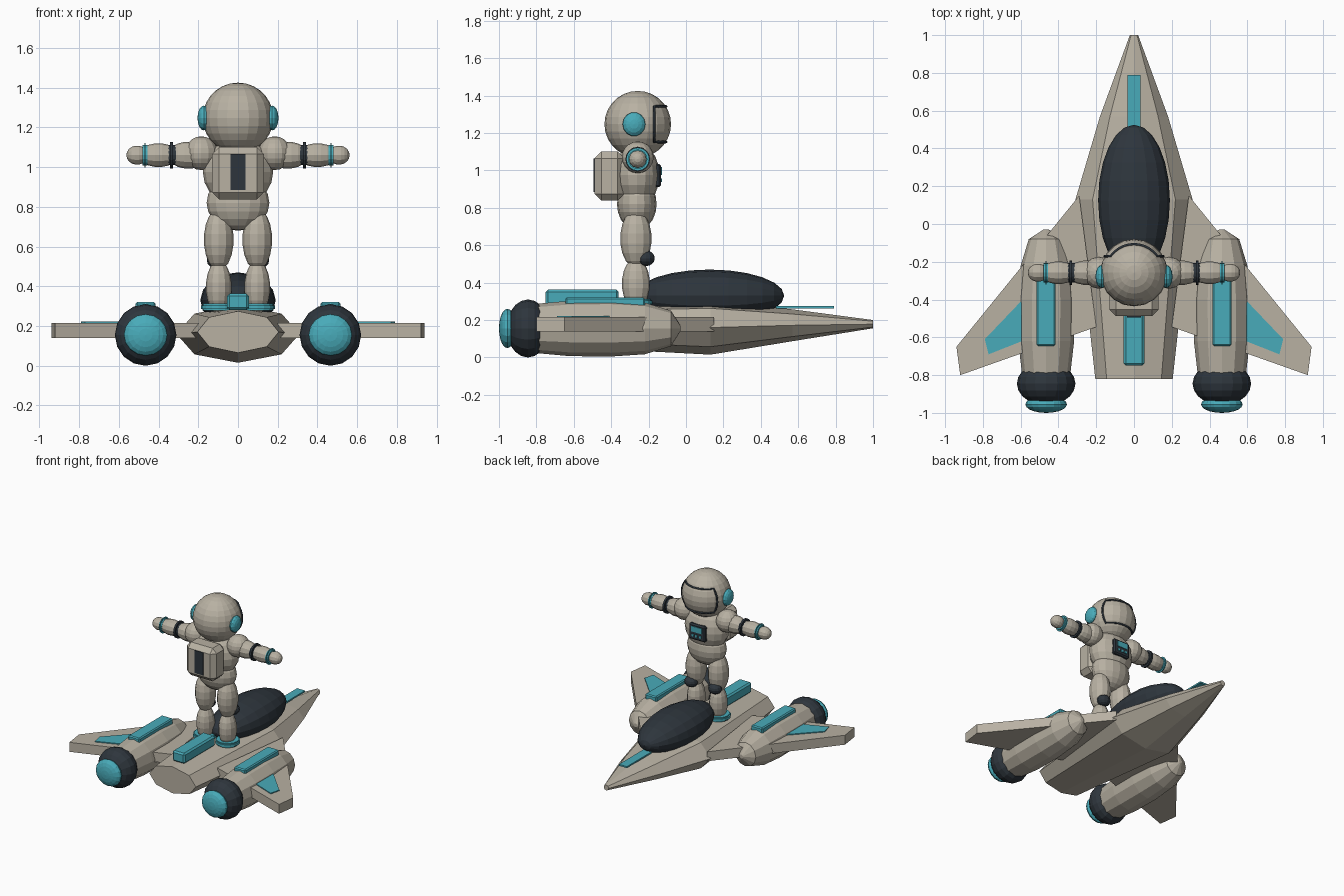
import bpy, bmesh, math
from mathutils import Matrix, Vector

if "Cube" in bpy.data.objects:
    bpy.data.objects.remove(bpy.data.objects["Cube"])


def material(name, col):
    m = bpy.data.materials.new(name)
    m.diffuse_color = (*col, 1)
    m.use_nodes = True
    m.node_tree.nodes["Principled BSDF"].inputs["Base Color"].default_value = m.diffuse_color
    return m


SHELL = material("warm_grey", (0.48, 0.44, 0.365))
TEAL = material("teal", (0.066, 0.41, 0.49))
DARK = material("charcoal", (0.027, 0.036, 0.046))
CY = -0.258  # rider's y position


def finish(name, bm, mat):
    bmesh.ops.recalc_face_normals(bm, faces=bm.faces)
    me = bpy.data.meshes.new(name)
    bm.to_mesh(me)
    bm.free()
    me.materials.append(mat)
    ob = bpy.data.objects.new(name, me)
    bpy.context.collection.objects.link(ob)
    return ob


def ball(name, c, r, mat, seg=14, rings=9, axis='Z'):
    bm = bmesh.new()
    bmesh.ops.create_uvsphere(bm, u_segments=seg, v_segments=rings, radius=1)
    if axis != 'Z':
        rot = Matrix.Rotation(math.pi / 2, 4, 'X' if axis == 'Y' else 'Y')
        bm.transform(rot)
    bm.transform(Matrix.Translation(c) @ Matrix.Diagonal((*r, 1)))
    return finish(name, bm, mat)


def box(name, lo, hi, mat, bevel=0):
    bm = bmesh.new()
    bmesh.ops.create_cube(bm, size=1)
    lo, hi = Vector(lo), Vector(hi)
    bm.transform(Matrix.Translation((lo + hi) / 2) @ Matrix.Diagonal((*(hi - lo), 1)))
    if bevel:
        bmesh.ops.bevel(bm, geom=bm.edges[:], offset=bevel, segments=1, affect='EDGES')
    return finish(name, bm, mat)


def loft(name, sections, n, mat, x=0):
    """Sections along y: (y, centre z, half width, half height)."""
    bm = bmesh.new()
    rows = []
    for y, z, w, h in sections:
        rows.append([bm.verts.new((x + w * math.cos(2 * math.pi * i / n), y,
                                   z + h * math.sin(2 * math.pi * i / n))) for i in range(n)])
    for a, b in zip(rows, rows[1:]):
        for i in range(n):
            j = (i + 1) % n
            bm.faces.new((a[i], a[j], b[j], b[i]))
    bm.faces.new(rows[0])
    bm.faces.new(rows[-1])
    return finish(name, bm, mat)


def slab(name, pts, z0, z1, mat):
    bm = bmesh.new()
    f = bm.faces.new([bm.verts.new((x, y, z0)) for x, y in pts])
    ext = bmesh.ops.extrude_face_region(bm, geom=[f])
    bmesh.ops.translate(bm, vec=(0, 0, z1 - z0),
                        verts=[v for v in ext['geom'] if isinstance(v, bmesh.types.BMVert)])
    return finish(name, bm, mat)


def disc(name, c, r, depth, mat, axis='Z', bevel=0):
    bm = bmesh.new()
    bmesh.ops.create_cone(bm, cap_ends=True, segments=16, radius1=r, radius2=r, depth=depth)
    if bevel:
        rim = [e for e in bm.edges if abs(e.verts[0].co.z - e.verts[1].co.z) < 1e-4]
        bmesh.ops.bevel(bm, geom=rim, offset=bevel, segments=2, affect='EDGES')
    if axis == 'X':
        bm.transform(Matrix.Rotation(math.pi / 2, 4, 'Y'))
    bm.transform(Matrix.Translation(c))
    return finish(name, bm, mat)


# --- Ship: hull, canopy and centre strips ---
loft("hull", [(-0.82, 0.17, 0.205, 0.105), (0.13, 0.16, 0.31, 0.145),
              (0.57, 0.172, 0.18, 0.085), (1.0, 0.178, 0.022, 0.022)], 8, SHELL)
ball("canopy", (0, 0.125, 0.33), (0.19, 0.40, 0.14), DARK, 16, 12, 'Y')
box("tail_fin_strip", (-0.055, -0.75, 0.28), (0.055, -0.36, 0.363), TEAL, 0.012)
box("nose_strip", (-0.035, 0.48, 0.262), (0.035, 0.79, 0.274), TEAL)

# --- Wings and engines, both sides ---
for side, s in (("left", -1), ("right", 1)):
    wing = [(0.20, 0.27), (0.94, -0.65), (0.92, -0.80), (0.20, -0.545)]
    wing[0] = (0.29, 0.15)
    slab(side + "_wing", [(s * x, y) for x, y in wing], 0.14, 0.215, SHELL)
    panel = [(0.58, -0.39), (0.79, -0.61), (0.77, -0.69), (0.58, -0.615)]
    slab(side + "_wing_panel", [(s * x, y) for x, y in panel], 0.214, 0.222, TEAL)
    ex = s * 0.465
    loft(side + "_engine", [(-0.82, 0.155, 0.125, 0.13), (-0.62, 0.155, 0.148, 0.148),
                            (-0.40, 0.155, 0.15, 0.15), (-0.22, 0.155, 0.135, 0.138),
                            (-0.08, 0.155, 0.092, 0.095), (-0.03, 0.155, 0.015, 0.015)],
         12, SHELL, ex)
    ball(side + "_engine_collar", (ex, -0.845, 0.155), (0.155, 0.115, 0.155), DARK, 16, 10, 'Y')
    ball(side + "_engine_glow", (ex, -0.955, 0.155), (0.11, 0.045, 0.105), TEAL, 16, 10, 'Y')
    box(side + "_engine_strip", (ex - 0.05, -0.645, 0.27), (ex + 0.05, -0.22, 0.32), TEAL, 0.008)

    # Rider's leg
    lx = s * 0.097
    disc(side + "_foot_pad", (lx, CY - 0.01, 0.295), 0.09, 0.035, TEAL, bevel=0.008)
    ball(side + "_shin", (lx, CY - 0.01, 0.395), (0.065, 0.075, 0.135), SHELL, 12, 9)
    ball(side + "_knee_pad", (s * 0.105, -0.215, 0.53), (0.052, 0.048, 0.042), DARK, 12, 8)
    ball(side + "_thigh", (lx, CY - 0.01, 0.635), (0.075, 0.084, 0.155), SHELL, 12, 9)

    # Rider's arm
    ball(side + "_shoulder", (s * 0.185, CY, 1.07), (0.085, 0.085, 0.085), SHELL, 14, 10)
    ball(side + "_upper_arm", (s * 0.25, CY, 1.06), (0.105, 0.065, 0.068), SHELL, 12, 9, 'X')
    disc(side + "_elbow_band", (s * 0.335, CY, 1.06), 0.066, 0.045, DARK, 'X', 0.015)
    ball(side + "_forearm", (s * 0.40, CY, 1.06), (0.10, 0.06, 0.06), SHELL, 12, 9, 'X')
    disc(side + "_wrist_band", (s * 0.467, CY, 1.06), 0.062, 0.025, TEAL, 'X', 0.01)
    ball(side + "_hand", (s * 0.508, CY, 1.06), (0.054, 0.048, 0.048), SHELL, 12, 9, 'X')
    ball(side + "_ear_pod", (s * 0.172, CY - 0.02, 1.247), (0.032, 0.061, 0.064), TEAL, 14, 8, 'X')

# --- Rider's body ---
ball("hips", (0, CY - 0.005, 0.82), (0.158, 0.106, 0.14), SHELL, 16, 10)
ball("torso", (0, CY - 0.005, 0.975), (0.177, 0.122, 0.17), SHELL, 16, 10)
HEAD = Vector((0, CY, 1.247))
ball("helmet", HEAD, (0.178, 0.178, 0.178), SHELL, 20, 14)

# Visor trim: a loop wrapped onto the helmet
R, YF, ZT = 0.179, 0.088, 0.095
loop = []
for sgn in (1, -1):
    ring = math.sqrt(R * R - ZT * ZT)
    a = math.acos(YF / ring)
    for i in range(11):  # brow, then chin
        t = sgn * a * (1 - 2 * i / 10)
        loop.append(Vector((ring * math.sin(t), ring * math.cos(t), sgn * ZT)))
    for i in range(1, 6):  # cheek
        z = sgn * ZT * (1 - i / 3)
        loop.append(Vector((-sgn * math.sqrt(R * R - YF * YF - z * z), YF, z)))
cu = bpy.data.curves.new("visor_trim", 'CURVE')
cu.dimensions = '3D'
cu.bevel_depth = 0.007
cu.bevel_resolution = 1
sp = cu.splines.new('POLY')
sp.points.add(len(loop) - 1)
for p, v in zip(sp.points, loop):
    p.co = (*(HEAD + v), 1)
sp.use_cyclic_u = True
cu.materials.append(DARK)
bpy.context.collection.objects.link(bpy.data.objects.new("visor_trim", cu))

# Backpack and chest controls
box("backpack", (-0.13, -0.488, 0.838), (0.13, -0.33, 1.10), SHELL, 0.035)
box("backpack_panel", (-0.038, -0.494, 0.885), (0.038, -0.485, 1.065), DARK)
box("chest_panel", (-0.072, -0.18, 0.91), (0.072, -0.134, 1.035), DARK, 0.01)
box("chest_screen", (-0.045, -0.137, 0.975), (0.045, -0.129, 1.018), TEAL)
for i in range(3):
    x = -0.032 + 0.032 * i
    box("chest_button_%d" % (i + 1), (x - 0.009, -0.137, 0.938), (x + 0.009, -0.128, 0.956), TEAL)
